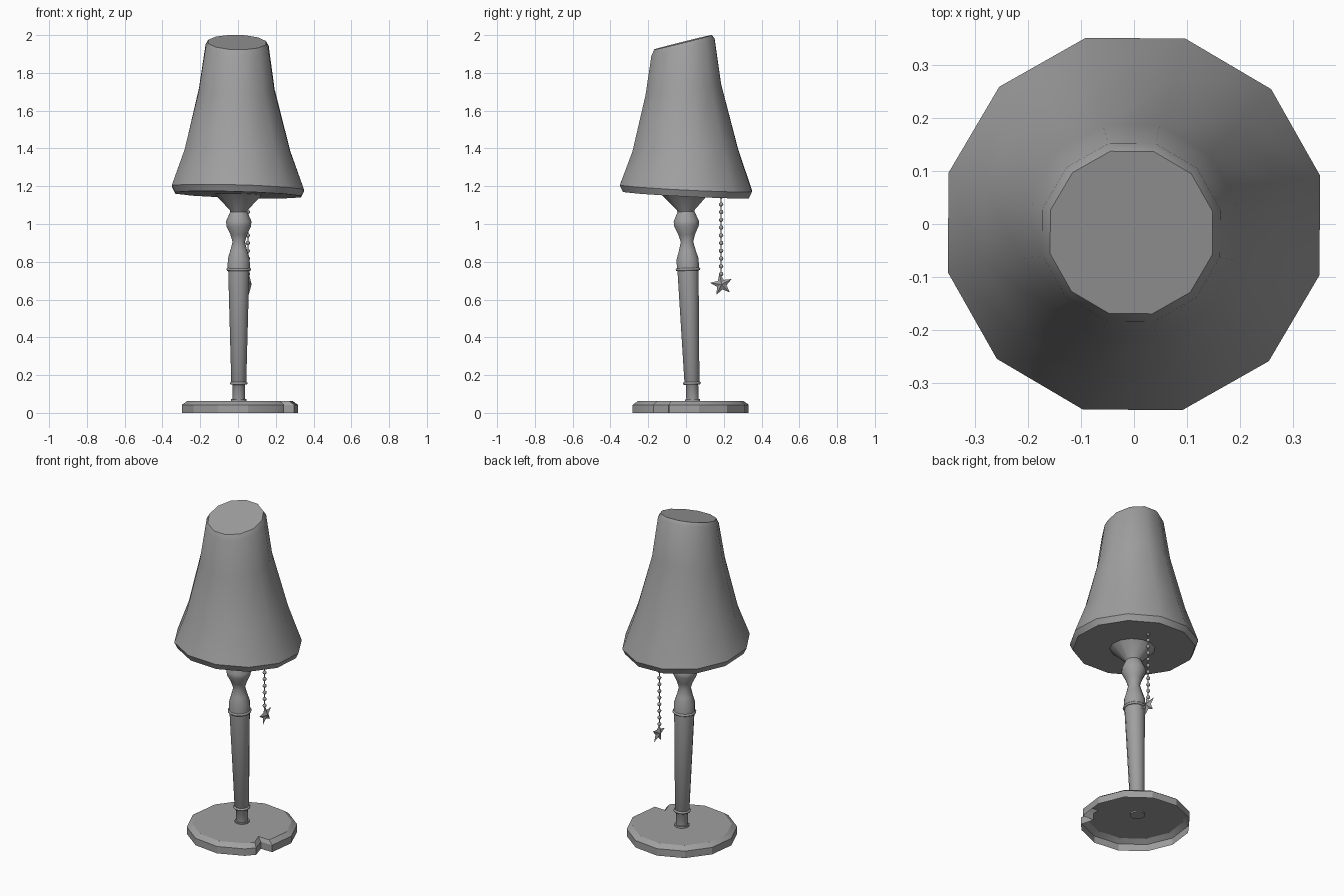
import bpy
import bmesh
from math import radians, sin, cos, pi
from mathutils import Vector, Matrix

if "Cube" in bpy.data.objects:
    bpy.data.objects.remove(bpy.data.objects["Cube"])

grey = bpy.data.materials.new("plain_grey")
grey.use_nodes = True
GREY = (0.35, 0.35, 0.35, 1)
grey.diffuse_color = GREY
grey.node_tree.nodes["Principled BSDF"].inputs["Base Color"].default_value = GREY


def finish(name, bm, sharp=36):
    """Turn a bmesh into a smooth object whose steep edges stay sharp."""
    bmesh.ops.recalc_face_normals(bm, faces=bm.faces)
    for f in bm.faces:
        f.smooth = True
    for e in bm.edges:
        e.smooth = len(e.link_faces) == 2 and e.calc_face_angle(0) < radians(sharp)
    mesh = bpy.data.meshes.new(name)
    bm.to_mesh(mesh)
    bm.free()
    mesh.materials.append(grey)
    ob = bpy.data.objects.new(name, mesh)
    bpy.context.collection.objects.link(ob)
    return ob


def loft(name, rings, cap_start=True, cap_end=True, closed=False, sharp=36):
    """Skin a stack of point rings that all have the same count."""
    bm = bmesh.new()
    loops = [[bm.verts.new(p) for p in ring] for ring in rings]
    pairs = list(zip(loops, loops[1:]))
    if closed:
        pairs.append((loops[-1], loops[0]))
    for a, b in pairs:
        for i in range(len(a)):
            j = (i + 1) % len(a)
            bm.faces.new((a[i], a[j], b[j], b[i]))
    if cap_start and not closed:
        bm.faces.new(loops[0])
    if cap_end and not closed:
        bm.faces.new(loops[-1])
    return finish(name, bm, sharp)


def circle(cx, cy, z, r, sides=12, turn=0.0, slope=(0, 0)):
    pts = []
    for i in range(sides):
        a = turn + 2 * pi * i / sides
        x, y = r * cos(a), r * sin(a)
        pts.append(Vector((cx + x, cy + y, z + slope[0] * x + slope[1] * y)))
    return pts


def stem_ring(z, r):
    """Ring on the slightly leaning stem axis."""
    return circle(0.004, 0.037 - 0.035 * z, z, r, 12, radians(15), (0, 0.035))


# Base: hollow chamfered plate with a chip broken out of its rim
outline = [(radians(a), 0.31) for a in range(-22, 300, 30)]
outline += [(radians(308), 0.31), (radians(320), 0.305), (radians(331), 0.24)]


def base_ring(z, inset):
    return [Vector((0.01 + (r - inset) * cos(a), 0.025 + (r - inset) * sin(a), z))
            for a, r in outline]


loft("base", [base_ring(0, 0), base_ring(0.043, 0), base_ring(0.064, 0.03)],
     cap_start=False, sharp=28)

# Stem: tapered pole, turned baluster and flared socket
loft("pole", [stem_ring(z, r) for z, r in
              ((0.055, 0.034), (0.15, 0.034), (0.16, 0.041), (0.76, 0.058))])
loft("baluster", [stem_ring(z, r) for z, r in
                  ((0.755, 0.061), (0.815, 0.06), (0.86, 0.046), (0.905, 0.034),
                   (0.945, 0.046), (0.99, 0.068), (1.015, 0.069), (1.066, 0.046))],
     sharp=45)
loft("socket", [stem_ring(z, r) for z, r in ((1.055, 0.042), (1.075, 0.05), (1.165, 0.137))])
loft("foot_collar", [stem_ring(z, r) for z, r in ((0.055, 0.042), (0.073, 0.042))])

# Rounded collars on the stem
for name, z, r in (("lower_collar", 0.157, 0.041), ("upper_collar", 0.76, 0.06)):
    section = [(0.008 * sin(k * pi / 3), 0.008 * cos(k * pi / 3)) for k in range(6)]
    loft(name, [stem_ring(z + dz, r + dr) for dz, dr in section], closed=True, sharp=70)

# Shade: leaning twelve-sided cone, closed and chamfered at both ends
turn = radians(14.5)
shade = [
    (0, 0, 1.155, 0.345, (-0.03, -0.05)),
    (0, 0, 1.19, 0.362, (-0.03, -0.05)),
    (-0.003, -0.004, 1.39, 0.289, (-0.02, 0.02)),
    (-0.007, -0.014, 1.71, 0.207, (-0.01, 0.14)),
    (-0.005, -0.016, 1.935, 0.173, (-0.02, 0.27)),
    (-0.005, -0.016, 1.962, 0.158, (-0.02, 0.25)),
]
loft("shade", [circle(x, y, z, r, 12, turn, s) for x, y, z, r, s in shade])

# Pull chain: thin cord strung with beads
px, py = 0.052, 0.186
bm = bmesh.new()
bmesh.ops.create_cone(bm, cap_ends=True, segments=6, radius1=0.003, radius2=0.003,
                      depth=0.46, matrix=Matrix.Translation((px, py, 0.95)))
for i in range(11):
    bmesh.ops.create_uvsphere(bm, u_segments=8, v_segments=6, radius=0.0115,
                              matrix=Matrix.Translation((px, py, 0.735 + 0.041 * i)))
finish("pull_chain", bm, 60)

# Star pendant: five points with raised centres on both faces
bm = bmesh.new()
star = Vector((px + 0.005, py + 0.002, 0.68))
rim = []
for i in range(10):
    a = radians(100) + i * pi / 5
    r = 0.027 if i % 2 else 0.061
    rim.append(bm.verts.new(star + Vector((0, r * cos(a), r * sin(a)))))
for side in (-1, 1):
    tip = bm.verts.new(star + Vector((side * 0.015, 0, 0)))
    for i in range(10):
        bm.faces.new((rim[i], rim[(i + 1) % 10], tip))
finish("star_pendant", bm, 10)
